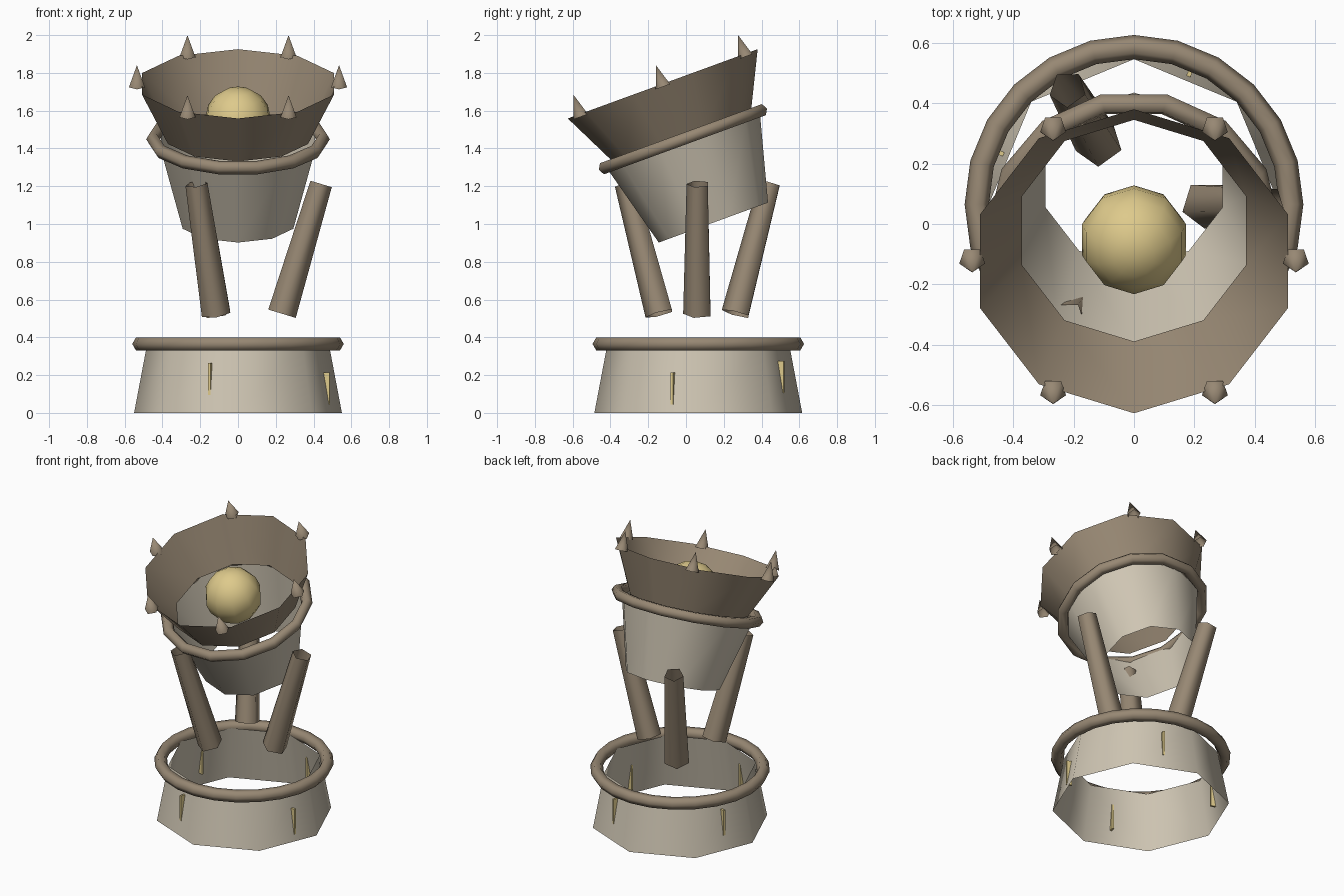
import bpy, bmesh
from math import sin, cos, pi, radians, hypot
from mathutils import Matrix, Vector

cube = bpy.data.objects.get("Cube")
if cube:
    bpy.data.objects.remove(cube, do_unlink=True)


def material(name, color):
    m = bpy.data.materials.new(name)
    m.use_nodes = True
    m.diffuse_color = (*color, 1)
    m.node_tree.nodes["Principled BSDF"].inputs["Base Color"].default_value = (*color, 1)
    return m


stone = material("pale stone", (0.62, 0.56, 0.45))
bronze = material("dull bronze", (0.31, 0.245, 0.172))
gold = material("pale gold", (0.73, 0.59, 0.26))


def add_object(name, bm, mat, matrix, smooth=True):
    mesh = bpy.data.meshes.new(name)
    bm.to_mesh(mesh)
    bm.free()
    for p in mesh.polygons:
        p.use_smooth = smooth
    mesh.materials.append(mat)
    ob = bpy.data.objects.new(name, mesh)
    ob.matrix_world = matrix
    bpy.context.collection.objects.link(ob)
    return ob


def tube(name, r_low, r_high, height, sides, mat, matrix):
    """Open-ended cone wall from z=0 to z=height, first corner facing -y."""
    bm = bmesh.new()
    ang = [2 * pi * i / sides - pi / 2 for i in range(sides)]
    low = [bm.verts.new((r_low * cos(a), r_low * sin(a), 0)) for a in ang]
    if r_high:
        high = [bm.verts.new((r_high * cos(a), r_high * sin(a), height)) for a in ang]
    else:
        tip = bm.verts.new((0, 0, height))
    for i in range(sides):
        j = (i + 1) % sides
        bm.faces.new((low[i], low[j], high[j], high[i]) if r_high else (low[i], low[j], tip))
    return add_object(name, bm, mat, matrix)


def ring(name, major, minor, segments, mat, matrix):
    bpy.ops.mesh.primitive_torus_add(major_radius=major, minor_radius=minor,
                                     major_segments=segments, minor_segments=6)
    ob = bpy.context.object
    ob.name = name
    ob.matrix_world = matrix
    ob.data.materials.append(mat)
    for p in ob.data.polygons:
        p.use_smooth = True


def move(x, y, z):
    return Matrix.Translation((x, y, z))


# Base drum and its collar
base = move(0, 0.065, 0)
tube("base_drum", 0.55, 0.48, 0.37, 8, stone, base)
ring("base_collar", 0.52, 0.04, 24, bronze, base @ move(0, 0, 0.365))

# Narrow gold slits set into the drum wall
for k, (deg, z) in enumerate([(252, 0.18), (-16, 0.13), (67, 0.19), (159, 0.18)]):
    a = radians(deg)
    off = (deg % 45) - 22.5
    wall = (0.55 - 0.19 * z) * cos(pi / 8) / cos(radians(off))
    bm = bmesh.new()
    bmesh.ops.create_cube(bm, size=1, matrix=Matrix.Diagonal((0.035, 0.014, 0.17, 1)))
    add_object(f"gold_slit_{k + 1}", bm, gold,
               base @ Matrix.Rotation(a, 4, "Z") @ move(wall, 0, z), False)

# Three splayed legs
for k in range(3):
    a = 2 * pi * k / 3
    out = Vector((cos(a), sin(a), 0))
    foot, head = out * 0.233 + Vector((0, 0, 0.525)), out * 0.44 + Vector((0, 0, 1.212))
    lean = Vector((0, 0, 1)).rotation_difference(head - foot).to_matrix().to_4x4()
    tube(f"leg_{k + 1}", 0.08, 0.062, (head - foot).length, 5, bronze,
         base @ Matrix.Translation(foot) @ lean)

# Tilted bowl, collar and flared crown
bowl = move(0, 0.145, 1.0075) @ Matrix.Rotation(0.35, 4, "X")
tube("bowl", 0.308, 0.43, 0.46, 10, stone, bowl)
ring("bowl_collar", 0.45, 0.036, 14, bronze, bowl @ move(0, 0, 0.47))
tube("crown", 0.39, 0.535, 0.295, 10, bronze, bowl @ move(0, 0, 0.487))

# Spikes around the crown rim
for k in range(6):
    a = k * pi / 3
    tube(f"crown_spike_{k + 1}", 0.045, 0, 0.12, 5, bronze,
         bowl @ move(0.535 * cos(a), 0.535 * sin(a), 0.767))

# Golden orb floating in the crown
bm = bmesh.new()
bmesh.ops.create_uvsphere(bm, u_segments=10, v_segments=8, radius=0.18)
add_object("orb", bm, gold, bowl @ move(0, 0, 0.575))
